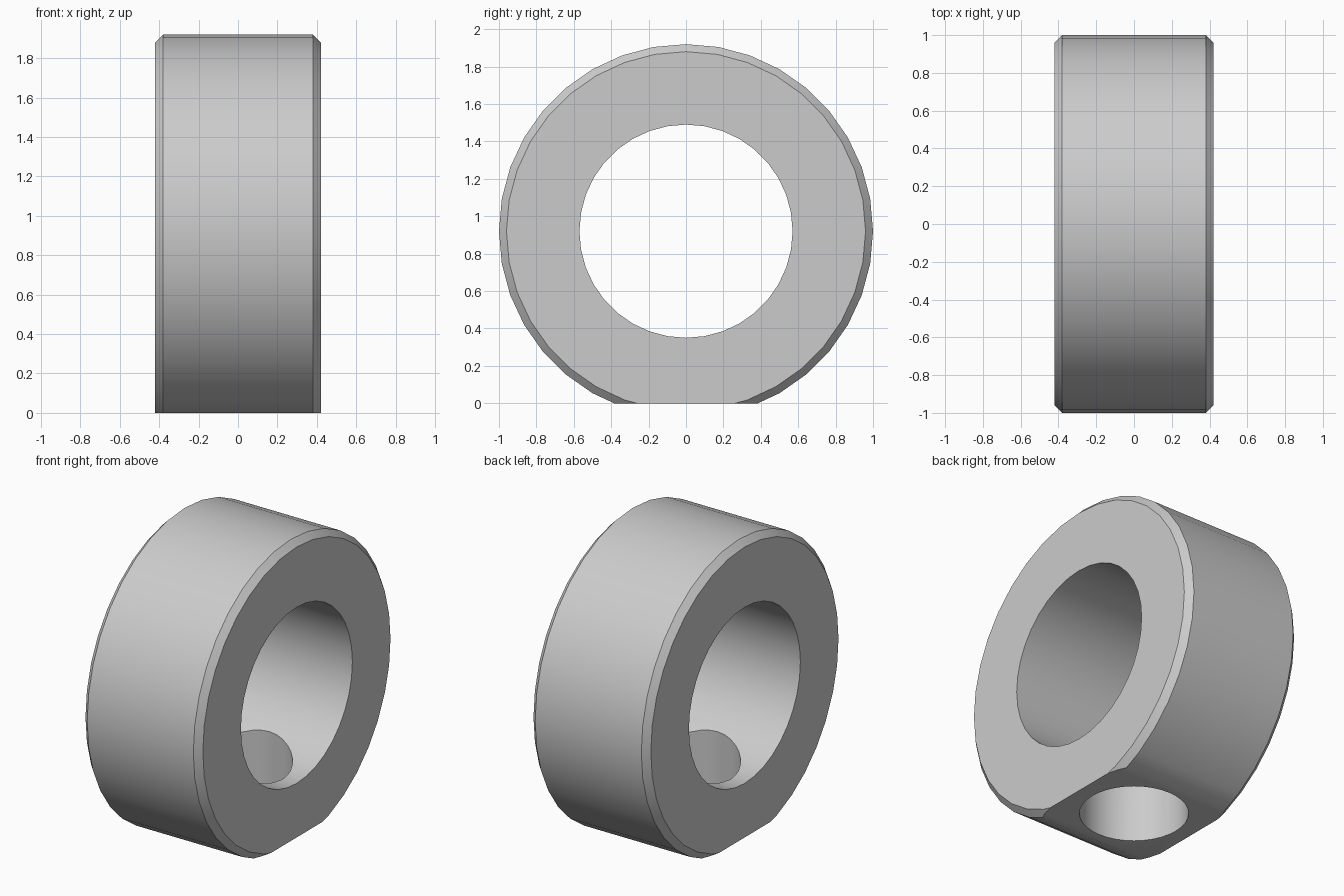
import bpy, bmesh, math

if "Cube" in bpy.data.objects:
    bpy.data.objects.remove(bpy.data.objects["Cube"])

SEG, ZC = 36, 0.92

# Collar: chamfered ring profile (x, radius) turned about the x axis
profile = [(-0.42, 0.57), (-0.42, 0.96), (-0.38, 1.0),
           (0.38, 1.0), (0.42, 0.96), (0.42, 0.57)]
bm = bmesh.new()
rings = []
for i in range(SEG):
    a = 2 * math.pi * i / SEG
    rings.append([bm.verts.new((x, r * math.cos(a), ZC + r * math.sin(a)))
                  for x, r in profile])
n = len(profile)
for i in range(SEG):
    p, q = rings[i], rings[(i + 1) % SEG]
    for j in range(n):
        k = (j + 1) % n
        bm.faces.new((p[j], p[k], q[k], q[j]))

# Flat on the underside
cut = bmesh.ops.bisect_plane(bm, geom=bm.verts[:] + bm.edges[:] + bm.faces[:],
                             plane_co=(0, 0, 0), plane_no=(0, 0, 1), clear_inner=True)
edges = [e for e in cut["geom_cut"] if isinstance(e, bmesh.types.BMEdge)]
bmesh.ops.contextual_create(bm, geom=edges)
bmesh.ops.recalc_face_normals(bm, faces=bm.faces[:])
mesh = bpy.data.meshes.new("collar")
bm.to_mesh(mesh)
bm.free()
collar = bpy.data.objects.new("collar", mesh)
bpy.context.collection.objects.link(collar)

# Cross hole from the flat into the bore
bpy.ops.mesh.primitive_cylinder_add(vertices=SEG, radius=0.32, depth=1.0,
                                    location=(0, 0, 0.3))
cutter = bpy.context.object
cutter.name = "hole_cutter"
mod = collar.modifiers.new("cross_hole", 'BOOLEAN')
mod.operation = 'DIFFERENCE'
mod.solver = 'EXACT'
mod.object = cutter

bpy.ops.object.select_all(action='DESELECT')
collar.select_set(True)
bpy.context.view_layer.objects.active = collar
bpy.ops.object.modifier_apply(modifier=mod.name)
bpy.data.objects.remove(cutter)
bpy.ops.object.shade_smooth_by_angle(angle=math.radians(30))
